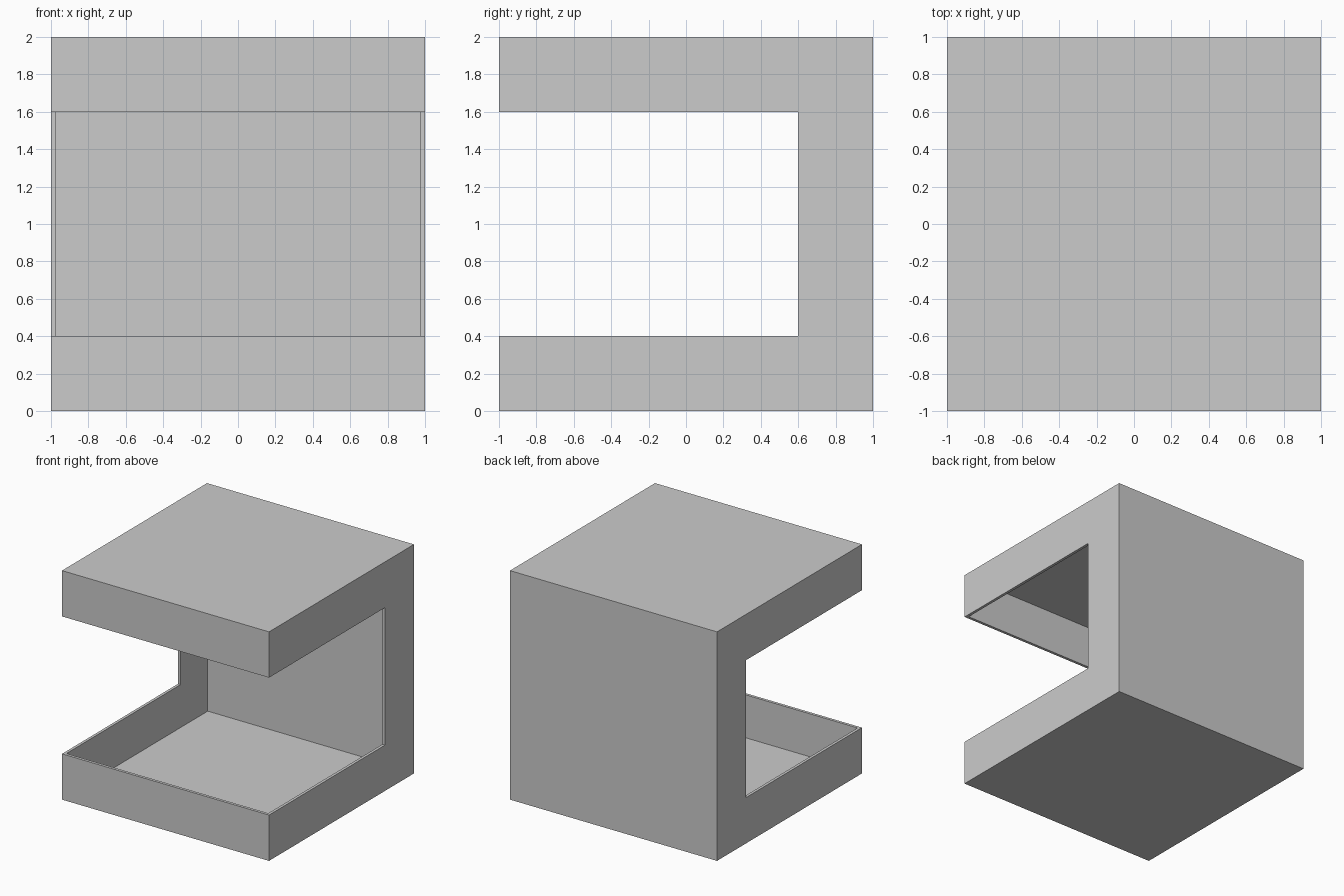
import bpy

if "Cube" in bpy.data.objects:
    bpy.data.objects.remove(bpy.data.objects["Cube"])

WALL = 0.025


def box(name, lo, hi):
    """Axis-aligned box between two corners."""
    centre = [(a + b) / 2 for a, b in zip(lo, hi)]
    bpy.ops.mesh.primitive_cube_add(size=1, location=centre)
    ob = bpy.context.object
    ob.name = name
    ob.scale = [b - a for a, b in zip(lo, hi)]
    bpy.ops.object.transform_apply(location=True, rotation=False, scale=True)
    return ob


def cut(target, cutter):
    """Subtract the cutter, then remove it."""
    cutter.hide_render = True
    mod = target.modifiers.new("cut", 'BOOLEAN')
    mod.operation = 'DIFFERENCE'
    mod.solver = 'EXACT'
    mod.object = cutter
    bpy.context.view_layer.objects.active = target
    bpy.ops.object.modifier_apply(modifier=mod.name)
    bpy.data.objects.remove(cutter)


# Thin-walled cube shell
shell = box("box_shell", (-1, -1, 0), (1, 1, 2))
cut(shell, box("cavity_cutter", (-1 + WALL, -1 + WALL, WALL),
               (1 - WALL, 1 - WALL, 2 - WALL)))

# Opening through the front and both sides
cut(shell, box("opening_cutter", (-1.2, -1.2, 0.4), (1.2, 0.6, 1.6)))
